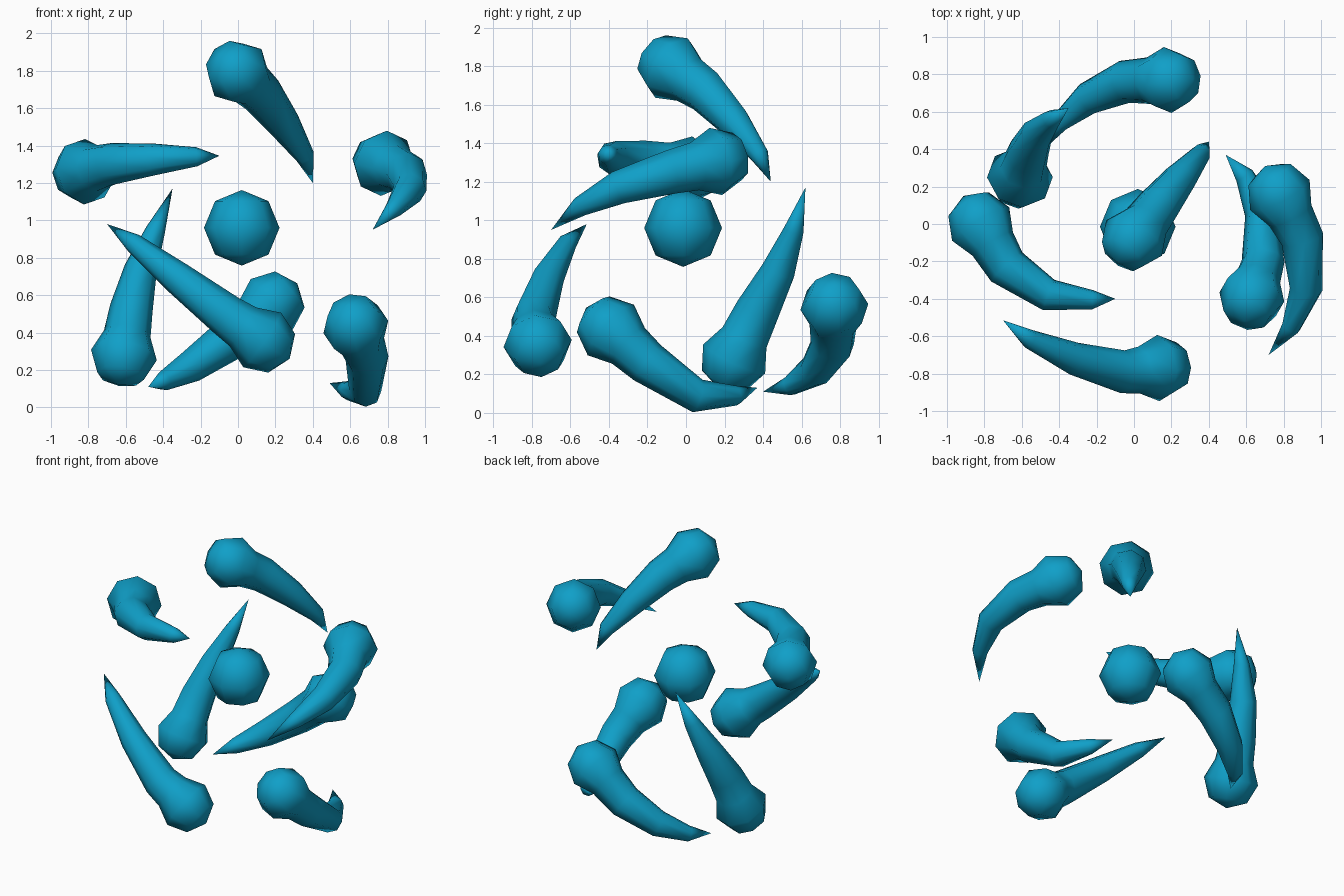
import bpy, bmesh, math
from mathutils import Vector

if "Cube" in bpy.data.objects:
    bpy.data.objects.remove(bpy.data.objects["Cube"])

SIDES = 8
HEAD_R = 0.178
TAIL_R = [0.115, 0.088, 0.052]

mat = bpy.data.materials.new("teal")
mat.diffuse_color = (0.005, 0.35, 0.58, 1)
mat.use_nodes = True
mat.node_tree.nodes["Principled BSDF"].inputs["Base Color"].default_value = mat.diffuse_color


def finish(bm, name):
    bmesh.ops.recalc_face_normals(bm, faces=bm.faces)
    me = bpy.data.meshes.new(name)
    bm.to_mesh(me)
    bm.free()
    me.materials.append(mat)
    for p in me.polygons:
        p.use_smooth = True
    ob = bpy.data.objects.new(name, me)
    bpy.context.collection.objects.link(ob)
    return ob


def comet(name, pts):
    """Round head that runs on into a bent, tapering tail."""
    pts = [Vector(p) for p in pts]
    axis = (pts[1] - pts[0]).normalized()
    # head rings: (centre, direction, radius)
    rings = []
    for a in (-45, 0, 45):
        t = math.radians(a)
        rings.append((pts[0] + axis * HEAD_R * math.sin(t), axis, HEAD_R * math.cos(t)))
    # tail rings, mitred at every bend
    for i, r in enumerate(TAIL_R, 1):
        d = ((pts[i] - pts[i - 1]).normalized() + (pts[i + 1] - pts[i]).normalized()).normalized()
        rings.append((pts[i], d, r))

    bm = bmesh.new()
    side = axis.orthogonal().normalized()
    prev, loops = axis, []
    for c, d, r in rings:
        side = prev.rotation_difference(d) @ side
        up = d.cross(side)
        prev = d
        loops.append([bm.verts.new(c + r * (side * math.cos(k * math.tau / SIDES)
                                            + up * math.sin(k * math.tau / SIDES)))
                      for k in range(SIDES)])
    start = bm.verts.new(pts[0] - axis * HEAD_R)
    tip = bm.verts.new(pts[-1])
    for k in range(SIDES):
        n = (k + 1) % SIDES
        bm.faces.new((start, loops[0][n], loops[0][k]))
        for a, b in zip(loops, loops[1:]):
            bm.faces.new((a[k], a[n], b[n], b[k]))
        bm.faces.new((loops[-1][k], loops[-1][n], tip))
    return finish(bm, name)


# Central ball
bm = bmesh.new()
bmesh.ops.create_uvsphere(bm, u_segments=8, v_segments=4, radius=0.202)
core = finish(bm, "centre_ball")
core.location = (0.02, -0.015, 0.96)

# Comets around it: head centre, three bends, tail tip
comet("comet_top", [(0, -.075, 1.79), (.13, .1, 1.67), (.25, .25, 1.51), (.36, .38, 1.34), (.40, .44, 1.2)])
comet("comet_left", [(-.82, 0, 1.26), (-.68, -.23, 1.30), (-.455, -.38, 1.325), (-.22, -.405, 1.34), (-.1, -.4, 1.345)])
comet("comet_right", [(.78, .155, 1.305), (.90, -.08, 1.25), (.92, -.35, 1.17), (.84, -.55, 1.07), (.72, -.7, .95)])
comet("comet_back_left", [(-.61, .25, .28), (-.57, .37, .53), (-.52, .48, .74), (-.44, .56, .95), (-.35, .62, 1.17)])
comet("comet_front", [(.13, -.77, .36), (-.06, -.79, .49), (-.32, -.72, .69), (-.56, -.615, .88), (-.7, -.515, .98)])
comet("comet_back", [(.18, .77, .55), (-.05, .76, .36), (-.25, .67, .22), (-.40, .54, .14), (-.48, .40, .11)])
comet("comet_low_right", [(.63, -.39, .43), (.69, -.2, .26), (.68, .06, .088), (.59, .26, .09), (.49, .37, .13)])
